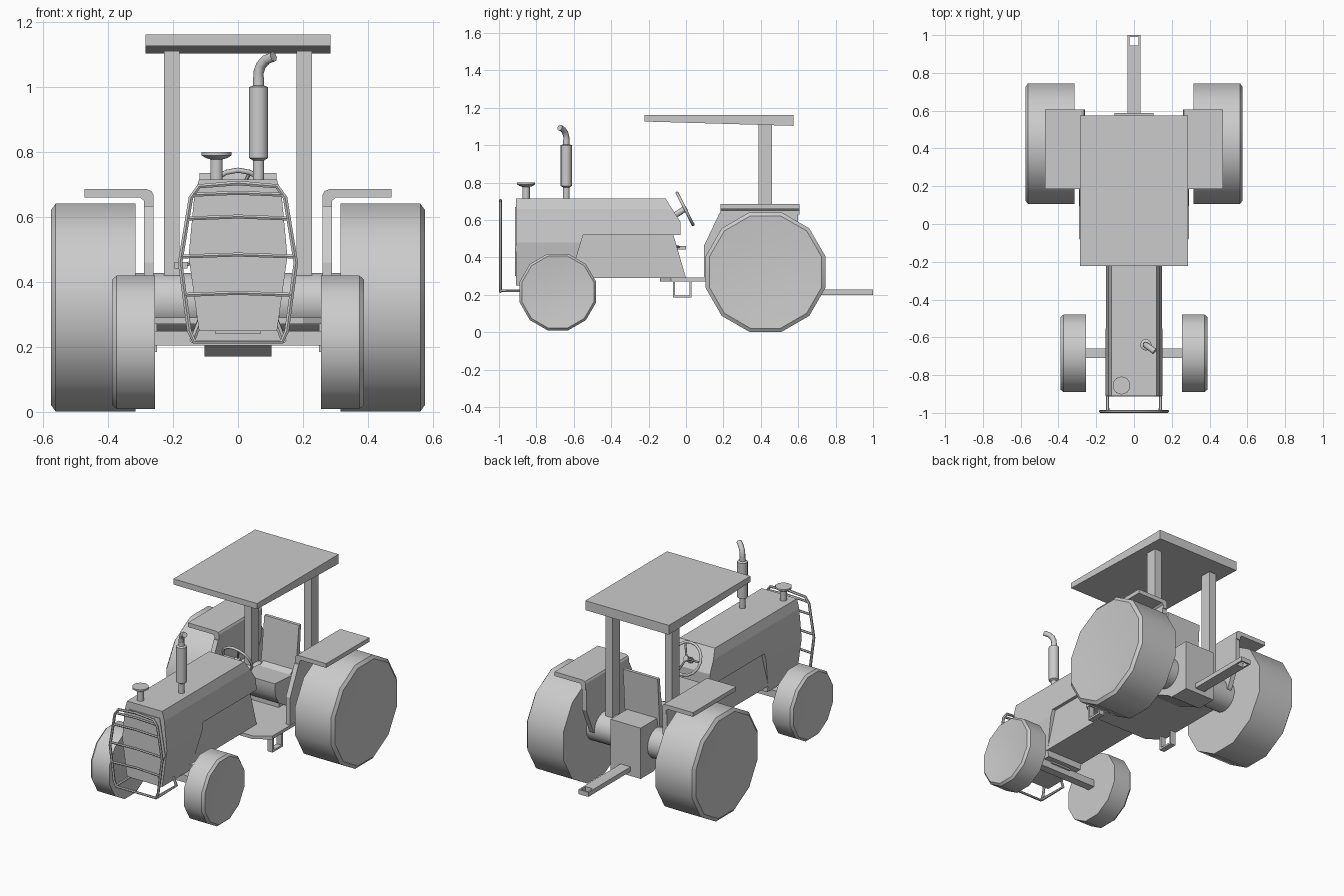
import bpy, bmesh, math
from mathutils import Vector

if "Cube" in bpy.data.objects:
    bpy.data.objects.remove(bpy.data.objects["Cube"])

SIDES = ((1, "right"), (-1, "left"))


def finish(name, bm, smooth=0):
    bmesh.ops.recalc_face_normals(bm, faces=bm.faces)
    me = bpy.data.meshes.new(name)
    bm.to_mesh(me)
    bm.free()
    ob = bpy.data.objects.new(name, me)
    bpy.context.collection.objects.link(ob)
    if smooth:
        select(ob)
        bpy.ops.object.shade_smooth_by_angle(angle=math.radians(smooth))
    return ob


def select(ob):
    bpy.ops.object.select_all(action='DESELECT')
    ob.select_set(True)
    bpy.context.view_layer.objects.active = ob


def prism(name, axis, pts, lo, hi, smooth=0):
    """Extrude a 2D outline along one axis."""
    place = {'x': lambda a, b, t: (t, a, b),
             'y': lambda a, b, t: (a, t, b),
             'z': lambda a, b, t: (a, b, t)}[axis]
    bm = bmesh.new()
    rings = [[bm.verts.new(place(a, b, t)) for a, b in pts] for t in (lo, hi)]
    for r in rings:
        bm.faces.new(r)
    n = len(pts)
    for i in range(n):
        j = (i + 1) % n
        bm.faces.new((rings[0][i], rings[0][j], rings[1][j], rings[1][i]))
    return finish(name, bm, smooth)


def box(name, x, y, z):
    return prism(name, 'z', [(x[0], y[0]), (x[1], y[0]), (x[1], y[1]), (x[0], y[1])], *z)


def lathe(name, axis, centre, profile, n, smooth=40):
    """Revolve (radius, distance) points around x or z; zero radius closes the end."""
    bm = bmesh.new()
    rings = []
    for r, t in profile:
        ring = []
        for i in range(n):
            a = 2 * math.pi * (i + .5) / n
            u, v = r * math.cos(a), r * math.sin(a)
            off = Vector((t, u, v)) if axis == 'x' else Vector((u, v, t))
            ring.append(bm.verts.new(Vector(centre) + off))
        rings.append(ring)
    for p, q in zip(rings, rings[1:]):
        for i in range(n):
            j = (i + 1) % n
            bm.faces.new((p[i], p[j], q[j], q[i]))
    bmesh.ops.remove_doubles(bm, verts=bm.verts, dist=1e-5)
    return finish(name, bm, smooth)


def tube(name, pts, r, cyclic=False, res=2):
    cu = bpy.data.curves.new(name, 'CURVE')
    cu.dimensions = '3D'
    cu.bevel_depth, cu.bevel_resolution, cu.use_fill_caps = r, res, True
    sp = cu.splines.new('POLY')
    sp.points.add(len(pts) - 1)
    for p, co in zip(sp.points, pts):
        p.co = (*co, 1)
    sp.use_cyclic_u = cyclic
    ob = bpy.data.objects.new(name, cu)
    bpy.context.collection.objects.link(ob)
    select(ob)
    bpy.ops.object.convert(target='MESH')
    bpy.ops.object.shade_smooth_by_angle(angle=math.radians(50))
    return ob


# Hood: tapered cross-section trimmed to the side outline
half = [(.12, .716), (.135, .66), (.152, .48), (.12, .25)]
hood = prism("hood", 'y', half + [(-x, z) for x, z in reversed(half)], -.91, 0)
cutter = prism("hood_cutter", 'x', [(-1, .2), (-1, 1), (-.285, 1), (-.11, .717), (-.03, .59), (-.03, .52),
                                    (-.55, .52), (-.62, .29), (-.62, .2)], -.3, .3)
cutter.hide_render = True
mod = hood.modifiers.new("trim", 'BOOLEAN')
mod.operation, mod.object = 'INTERSECT', cutter
select(hood)
bpy.ops.object.modifier_apply(modifier=mod.name)
bpy.data.objects.remove(cutter)
grille = [(.105, .67), (.143, .45), (.095, .3)]
prism("grille", 'y', grille + [(-x, z) for x, z in reversed(grille)], -.914, -.9)
prism("engine_block", 'x', [(-.65, .29), (-.65, .53), (-.07, .53), (0, .29)], -.128, .128)

# Guard in front of the grille
frame = [(.12, .695), (.145, .66), (.178, .46), (.15, .25), (.135, .217)]
frame = [(0, .705)] + frame
loop = frame + [(-x, z) for x, z in reversed(frame[1:])]
tube("guard_frame", [(x, -.992, z) for x, z in loop], .008, True, 1)
for z, w in ((.675, .14), (.602, .153), (.485, .172), (.367, .164)):
    tube("guard_bar", [(-w, -.992, z - .006), (0, -.992, z), (w, -.992, z - .006)], .007, res=1)
for s, side in SIDES:
    tube(side + "_guard_mount", [(s * .14, -.99, .222), (s * .14, -.8, .222), (s * .11, -.8, .3)], .009, res=1)

# Exhaust and air intake
lathe("muffler", 'z', (.063, -.64, 0), [(0, .7), (.018, .7), (.018, .775), (.03, .782), (.03, 1),
                                        (.017, 1.005), (.017, 1.03), (0, 1.03)], 14)
d = Vector((.8, -.6, 0))
path = [(0, 1.0), (0, 1.045), (.01, 1.068), (.03, 1.085), (.058, 1.094)]
tube("exhaust_bend", [Vector((.063, -.64, z)) + d * t for t, z in path], .016)
lathe("air_intake", 'z', (-.066, -.855, 0), [(0, .7), (.02, .7), (.02, .778), (.035, .782),
                                             (.048, .79), (.048, .8), (0, .8)], 10)


# Wheels with chamfered outer edge and slightly dished face
def wheel(name, s, y, z, r, x0, x1):
    lathe(name, 'x', (0, y, z), [(0, s * x0), (r, s * x0), (r, s * (x1 - .014)), (r * .94, s * x1),
                                 (r * .6, s * (x1 - .008)), (0, s * (x1 - .016))], 12)


for s, side in SIDES:
    wheel(side + "_rear_wheel", s, .425, .322, .331, .315, .575)
    wheel(side + "_front_wheel", s, -.685, .215, .212, .255, .388)
box("front_axle", (-.26, .26), (-.71, -.66), (.205, .25))
lathe("rear_axle", 'x', (0, .43, .338), [(0, -.32), (.092, -.32), (.092, .32), (0, .32)], 20)
box("axle_mount", (-.07, .07), (-.72, -.65), (.24, .3))

# Rear housing and drawbar
prism("gear_housing", 'x', [(.25, .28), (.42, .2), (.46, .172), (.588, .172), (.588, .485), (.42, .485),
                            (.25, .4)], -.103, .103)
box("drawbar", (-.034, .034), (.55, .945), (.2, .228))
for s, side in SIDES:
    box(side + "_hitch_cheek", sorted((s * .034, s * .024)), (.94, 1), (.2, .228))
box("hitch_end", (-.034, .034), (.99, 1), (.2, .228))

# Floor with clipped front corners, steps underneath
floor = [(.2, -.14), (.29, -.08), (.29, .4)]
prism("floor", 'z', floor + [(-x, y) for x, y in reversed(floor)], .272, .292)
for s, side in SIDES:
    xs = sorted((s * .25, s * .285))
    box(side + "_step_front", xs, (-.07, -.058), (.19, .275))
    box(side + "_step_back", xs, (.018, .03), (.19, .275))
    box(side + "_step_tread", xs, (-.07, .03), (.185, .197))

# Fenders: inner panel and rounded top flange
for s, side in SIDES:
    prism(side + "_fender_panel", 'x', [(.095, .275), (.095, .46), (.178, .635), (.6, .635), (.6, .5),
                                        (.53, .34), (.45, .275)], s * .26, s * .289)
    flange = [(.26, .63), (.26, .668), (.266, .68), (.28, .686), (.472, .686), (.472, .66),
              (.3, .66), (.289, .65), (.289, .63)]
    prism(side + "_fender_top", 'y', [(s * x, z) for x, z in flange], .185, .606)

# Seat
prism("seat_cushion", 'x', [(.19, .43), (.19, .465), (.42, .45), (.42, .29), (.3, .29), (.23, .33),
                            (.2, .38)], -.118, .118, 35)
prism("seat_back", 'x', [(.39, .44), (.425, .736), (.445, .736), (.425, .44)], -.118, .118)

# Roof on two posts
prism("roof", 'x', [(-.222, 1.127), (-.222, 1.162), (.574, 1.162), (.574, 1.104)], -.285, .285)
for s, side in SIDES:
    box(side + "_roof_post", sorted((s * .18, s * .228)), (.388, .46), (.36, 1.12))

# Steering wheel
hub, u, v = Vector((0, -.005, .66)), Vector((1, 0, 0)), Vector((0, -.45, .89))
rim = [hub + .095 * (u * math.cos(a) + v * math.sin(a)) for a in (math.tau * i / 16 for i in range(16))]
tube("steering_rim", rim, .008, True)
for i in (3, 8, 13):
    tube("steering_spoke", [hub, rim[i]], .006, res=1)
tube("steering_column", [(0, -.1, .6), hub + Vector((0, .008, .005))], .016)

# Pedal beside the engine
tube("pedal_arm", [(-.1, -.06, .46), (-.18, -.03, .455)], .007, res=1)
box("pedal", (-.195, -.155), (-.05, 0), (.442, .462))
